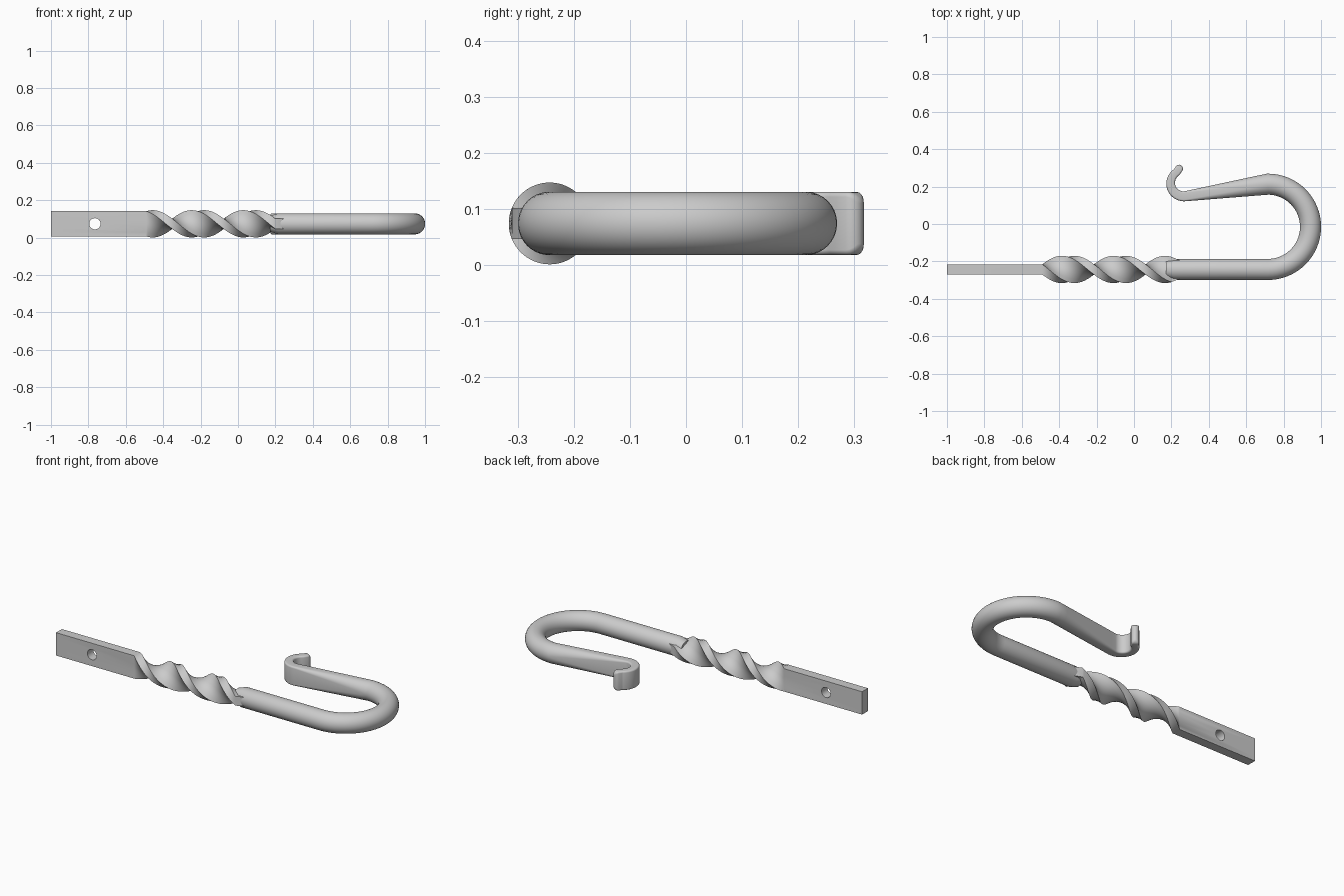
import bpy, bmesh, math
from mathutils import Vector

cube = bpy.data.objects.get("Cube")
if cube:
    bpy.data.objects.remove(cube, do_unlink=True)

steel = bpy.data.materials.new("grey_steel")
steel.use_nodes = True
GREY = (0.6, 0.6, 0.6, 1)
steel.diffuse_color = GREY
steel.node_tree.nodes["Principled BSDF"].inputs["Base Color"].default_value = GREY

MID_Z = 0.074
BAR_Y = -0.243
ROD_R = 0.0565


def loft(name, rings):
    """Skin a list of closed rings and cap both ends."""
    bm = bmesh.new()
    loops = [[bm.verts.new(p) for p in ring] for ring in rings]
    n = len(loops[0])
    for a, b in zip(loops, loops[1:]):
        for i in range(n):
            j = (i + 1) % n
            bm.faces.new((a[i], a[j], b[j], b[i]))
    bm.faces.new(loops[0])
    bm.faces.new(loops[-1])
    bmesh.ops.recalc_face_normals(bm, faces=bm.faces)
    mesh = bpy.data.meshes.new(name)
    bm.to_mesh(mesh)
    bm.free()
    mesh.materials.append(steel)
    obj = bpy.data.objects.new(name, mesh)
    bpy.context.collection.objects.link(obj)
    return obj


def select_only(obj):
    bpy.ops.object.select_all(action='DESELECT')
    obj.select_set(True)
    bpy.context.view_layer.objects.active = obj


def bar_ring(x, angle=0.0, scale=1.0):
    """Flat rectangular section turned about the bar axis."""
    hy, hz, cuts = 0.0275, 0.0675 * scale, 6
    side = [(hy, hz * (2 * i / cuts - 1)) for i in range(cuts + 1)]
    pts = side + [(-y, -z) for y, z in side]
    c, s = math.cos(angle), math.sin(angle)
    return [Vector((x, BAR_Y + y * c - z * s, MID_Z + y * s + z * c)) for y, z in pts]


# Flat mounting plate running into two and a half half-turns of twist
TWIST_START, TWIST_END, TURN, STEPS = -0.49, 0.2, 2.5 * math.pi, 80
rings = [bar_ring(-1)]
for i in range(STEPS + 1):
    t = i / STEPS
    rings.append(bar_ring(TWIST_START + (TWIST_END - TWIST_START) * t, TURN * t))
rings.append(bar_ring(0.245, TURN, 0.72))
bar = loft("twisted_bar", rings)

# Screw hole through the plate
bpy.ops.mesh.primitive_cylinder_add(vertices=32, radius=0.03, depth=0.3,
                                    location=(-0.765, BAR_Y, MID_Z),
                                    rotation=(math.pi / 2, 0, 0))
cutter = bpy.context.object
cutter.name = "hole_cutter"
cutter.hide_render = True
cutter.data.materials.append(steel)
hole = bar.modifiers.new("screw_hole", 'BOOLEAN')
hole.operation = 'DIFFERENCE'
hole.solver = 'EXACT'
hole.object = cutter
select_only(bar)
bpy.ops.object.modifier_apply(modifier=hole.name)
bpy.data.objects.remove(cutter, do_unlink=True)


def rounded_section(a, b, r, n=9):
    """Rounded rectangle with half sizes a, b and corner radius r."""
    r = min(a, b, r)
    pts = []
    for q, (sx, sy) in enumerate(((1, 1), (-1, 1), (-1, -1), (1, -1))):
        for i in range(n):
            t = math.pi / 2 * (q + (i + 0.5) / n)
            pts.append((sx * (a - r) + r * math.cos(t), sy * (b - r) + r * math.sin(t)))
    return pts


# Hook stations: centre x, centre y, half width, half height, corner radius
path = [(0.17, BAR_Y, 0.045, 0.042, ROD_R), (0.215, BAR_Y, ROD_R, ROD_R, ROD_R)]

# Round bend
BEND_X, BEND_Y, BEND_R = 0.716, -0.015, 0.228
for i in range(33):
    t = math.pi * (i / 32 - 0.5)
    path.append((BEND_X + BEND_R * math.cos(t), BEND_Y + BEND_R * math.sin(t),
                 ROD_R, ROD_R, ROD_R))

# Tapered arm, flattening toward the curl
CURL = Vector((0.266, 0.218))
CURL_R = 0.07
first = math.radians(278)
arm_start = Vector(path[-1][:2])
arm_end = CURL + CURL_R * Vector((math.cos(first), math.sin(first)))
for i in range(1, 13):
    t = i / 12
    p = arm_start.lerp(arm_end, t)
    path.append((p.x, p.y, ROD_R + (0.027 - ROD_R) * t, ROD_R,
                 ROD_R + (0.01 - ROD_R) * t))

# Small reverse curl at the end
for i in range(1, 21):
    t = i / 20
    ang = first - math.radians(156) * t
    path.append((CURL.x + CURL_R * math.cos(ang), CURL.y + CURL_R * math.sin(ang),
                 0.027 - 0.006 * t, ROD_R, 0.01))

# Rounded tip
TIP_R = 0.021
tip = Vector((0.241, 0.296))
along = Vector((0.55, 0.83)).normalized()
for deg in (0, 20, 40, 60, 75, 86):
    t = math.radians(deg)
    p = tip + along * TIP_R * math.sin(t)
    path.append((p.x, p.y, TIP_R * math.cos(t),
                 ROD_R - TIP_R * (1 - math.cos(t)), 0.01))

rings = []
for i, (x, y, a, b, r) in enumerate(path):
    before, after = path[max(i - 1, 0)], path[min(i + 1, len(path) - 1)]
    d = Vector((after[0] - before[0], after[1] - before[1])).normalized()
    rings.append([Vector((x - d.y * u, y + d.x * u, MID_Z + v))
                  for u, v in rounded_section(a, b, r)])
hook = loft("hook", rings)

for obj in (bar, hook):
    select_only(obj)
    bpy.ops.object.shade_smooth_by_angle(angle=math.radians(30))
